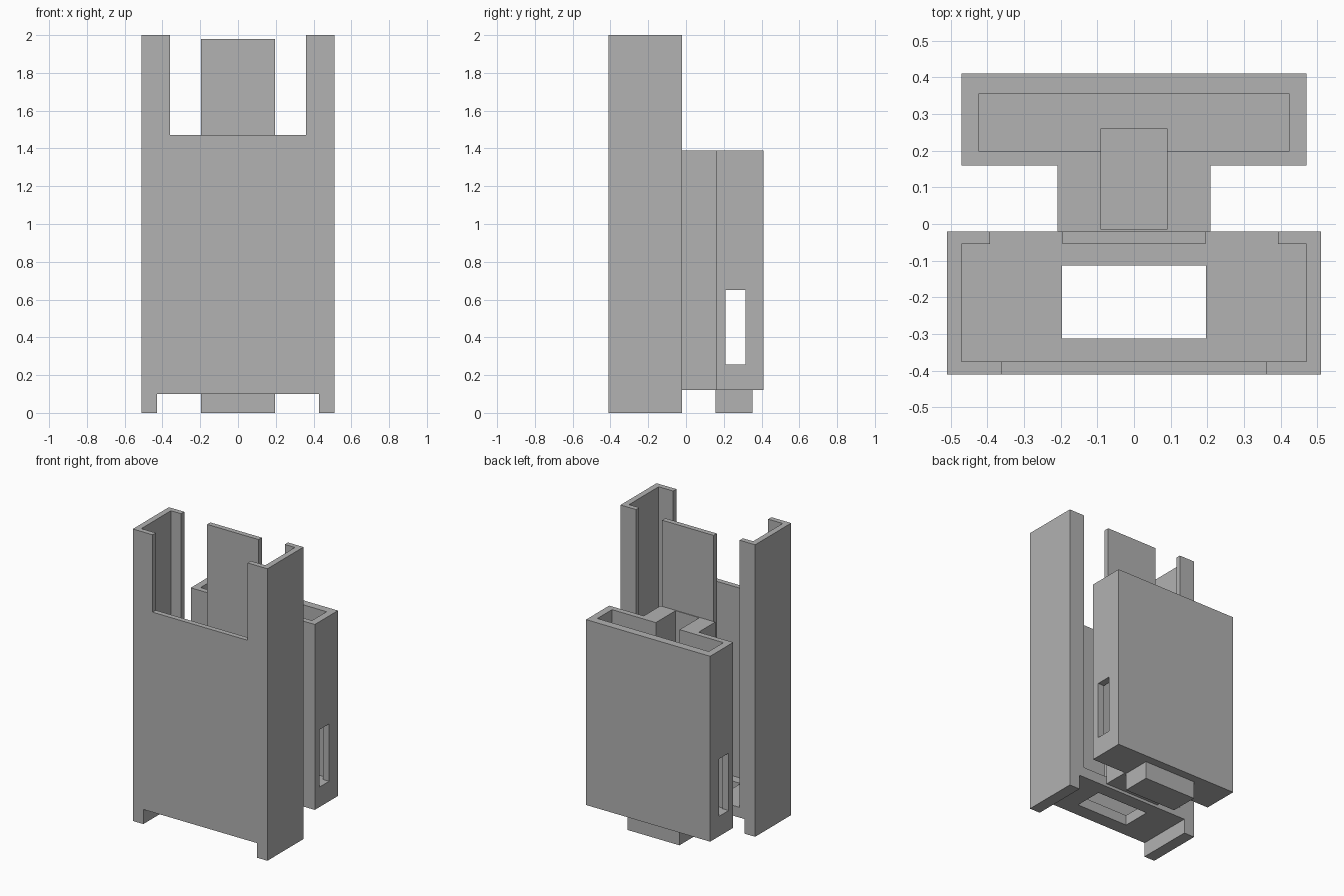
import bpy
from mathutils import Vector

if "Cube" in bpy.data.objects:
    bpy.data.objects.remove(bpy.data.objects["Cube"])

grey = bpy.data.materials.new("plain_grey")
grey.use_nodes = True
colour = (0.445, 0.445, 0.445, 1)
grey.diffuse_color = colour
grey.node_tree.nodes["Principled BSDF"].inputs["Base Color"].default_value = colour


def box(name, x, y, z):
    """Flat-shaded block spanning the (min, max) pair on each axis."""
    low, high = (Vector(c) for c in zip(x, y, z))
    bpy.ops.mesh.primitive_cube_add(size=1)
    obj = bpy.context.object
    obj.name = name
    for v in obj.data.vertices:
        v.co = [a + (b - a) * (c + 0.5) for a, b, c in zip(low, high, v.co)]
    obj.data.materials.append(grey)
    return obj


def combine(obj, operation, *spans):
    """Apply a boolean with a temporary block."""
    tool = box("helper", *spans)
    tool.hide_render = True
    mod = obj.modifiers.new("shape", "BOOLEAN")
    mod.operation, mod.solver, mod.object = operation, "EXACT", tool
    bpy.context.view_layer.objects.active = obj
    bpy.ops.object.modifier_apply(modifier=mod.name)
    bpy.data.objects.remove(tool)


def sym(half):
    return (-half, half)


# Front sleeve: hollow block with open top, wide back opening and two feet
sleeve = box("front_sleeve", sym(0.51), (-0.41, -0.02), (0, 2))
for spans in (
    (sym(0.47), (-0.375, -0.055), (0.17, 2.1)),   # cavity
    (sym(0.36), (-0.5, -0.3), (1.47, 2.1)),       # front notch
    (sym(0.393), (-0.1, 0.1), (0.17, 2.1)),       # back opening
    (sym(0.43), (-0.5, 0.1), (-0.1, 0.10)),       # gap between feet
    (sym(0.197), (-0.312, -0.113), (0, 0.3)),     # floor hole
):
    combine(sleeve, "DIFFERENCE", *spans)

# Sliding plate that closes the middle of the sleeve's back
box("slide_plate", sym(0.195), (-0.055, -0.02), (0.12, 1.98))

# Rear holder: tray, neck towards the plate and plug underneath
holder = box("rear_holder", sym(0.47), (0.16, 0.41), (0.12, 1.39))
combine(holder, "UNION", sym(0.208), (-0.02, 0.18), (0.12, 1.39))
combine(holder, "UNION", sym(0.197), (0.157, 0.352), (0, 0.2))
for spans in (
    (sym(0.422), (0.198, 0.356), (0.255, 1.5)),   # tray cavity
    (sym(0.09), (-0.015, 0.26), (0.2, 1.5)),      # neck slot
    (sym(0.6), (0.21, 0.315), (0.257, 0.65)),     # side windows
):
    combine(holder, "DIFFERENCE", *spans)
